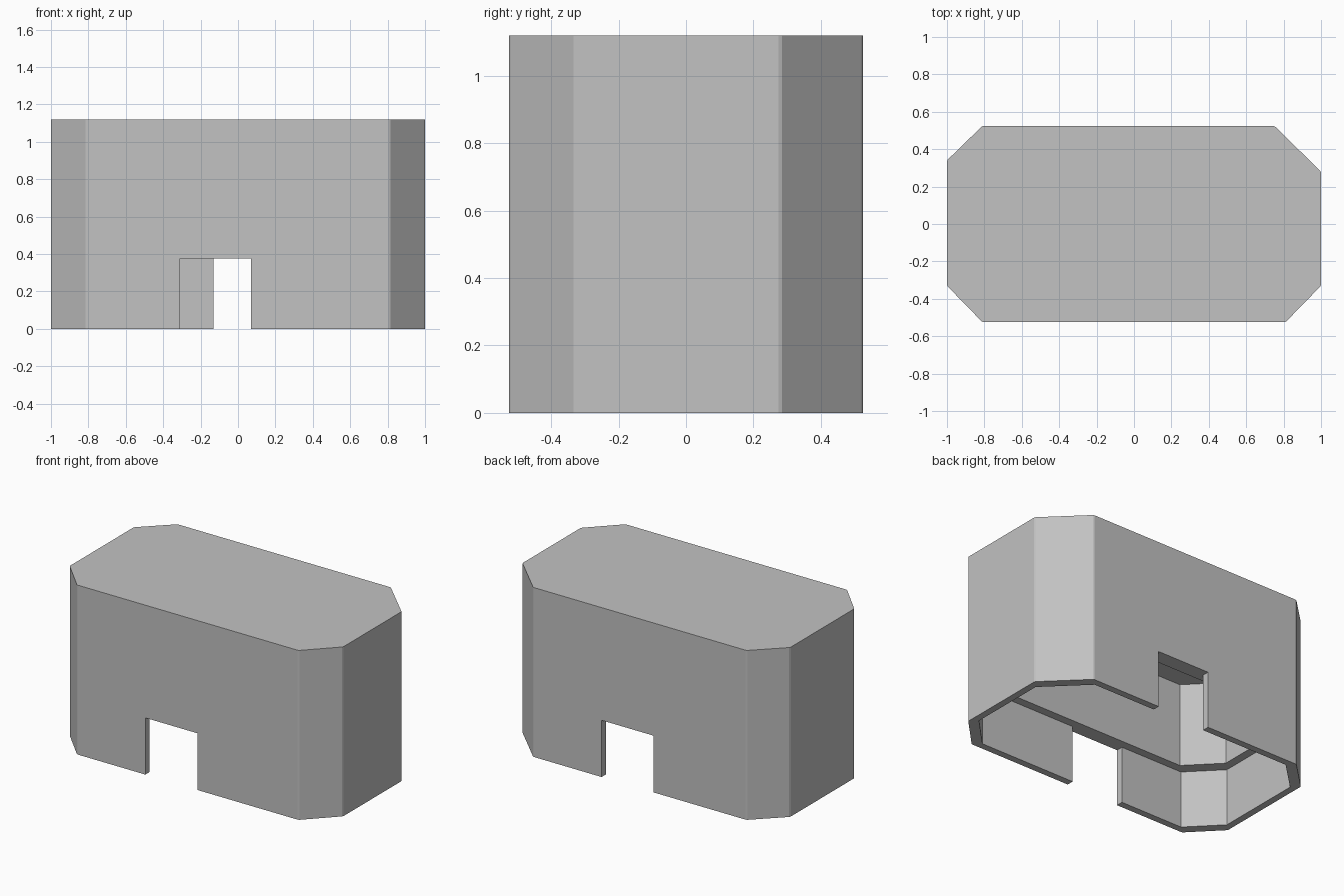
import bpy
import bmesh
from math import copysign

cube = bpy.data.objects.get("Cube")
if cube:
    bpy.data.objects.remove(cube, do_unlink=True)

HEIGHT = 1.12
DOOR_TOP = 0.375
CEILING = 0.925
SKIRT_WALL = 0.045
UPPER_WALL = 0.1
FRONT_DOOR = (-0.31, 0.07)
BACK_DOOR = (0.25, -0.13)

# Footprint with clipped corners, counter-clockwise from the front edge
OUTLINE = [(-0.81, -0.525), (0.81, -0.525), (1, -0.33), (1, 0.28),
           (0.75, 0.525), (-0.81, 0.525), (-1, 0.34), (-1, -0.33)]

grey = bpy.data.materials.new("plain grey")
grey.use_nodes = True
colour = (0.54, 0.54, 0.54, 1)
grey.diffuse_color = colour
grey.node_tree.nodes["Principled BSDF"].inputs["Base Color"].default_value = colour


def inset(points, d):
    """Move each corner towards the centre by d on both axes."""
    return [(x - copysign(d, x), y - copysign(d, y)) for x, y in points]


def prism(name, points, bottom, top, bevel=0):
    """Extrude a flat outline, softening its upright edges if asked."""
    bm = bmesh.new()
    face = bm.faces.new([bm.verts.new((x, y, bottom)) for x, y in points])
    raised = bmesh.ops.extrude_face_region(bm, geom=[face])["geom"]
    verts = [g for g in raised if isinstance(g, bmesh.types.BMVert)]
    bmesh.ops.translate(bm, verts=verts, vec=(0, 0, top - bottom))
    if bevel:
        upright = [e for e in bm.edges
                   if abs(e.verts[0].co.z - e.verts[1].co.z) > 0.01]
        bmesh.ops.bevel(bm, geom=upright, offset=bevel, segments=1,
                        affect='EDGES')
    bmesh.ops.recalc_face_normals(bm, faces=bm.faces)
    mesh = bpy.data.meshes.new(name)
    bm.to_mesh(mesh)
    bm.free()
    mesh.materials.append(grey)
    obj = bpy.data.objects.new(name, mesh)
    bpy.context.collection.objects.link(obj)
    return obj


def doorway(span, wall_y):
    """Four corners of a tab that reaches out through a wall."""
    outside = copysign(0.7, wall_y)
    a, b = span
    return [(a, wall_y), (a, outside), (b, outside), (b, wall_y)]


# Solid block
shell = prism("hollow_shell", OUTLINE, 0, HEIGHT, bevel=0.006)

# Lower hollow with both doorways, then the narrower hollow above the ledge
low = inset(OUTLINE, SKIRT_WALL)
wall_y = low[4][1]
low_profile = (low[:1] + doorway(FRONT_DOOR, -wall_y) + low[1:5]
               + doorway(BACK_DOOR, wall_y) + low[5:])
cutters = [prism("lower_hollow", low_profile, -0.1, DOOR_TOP),
           prism("upper_hollow", inset(OUTLINE, UPPER_WALL), 0.2, CEILING)]

bpy.context.view_layer.objects.active = shell
for cutter in cutters:
    cutter.hide_render = True
    mod = shell.modifiers.new(cutter.name, 'BOOLEAN')
    mod.operation = 'DIFFERENCE'
    mod.solver = 'EXACT'
    mod.object = cutter
    bpy.ops.object.modifier_apply(modifier=mod.name)
    bpy.data.objects.remove(cutter, do_unlink=True)
